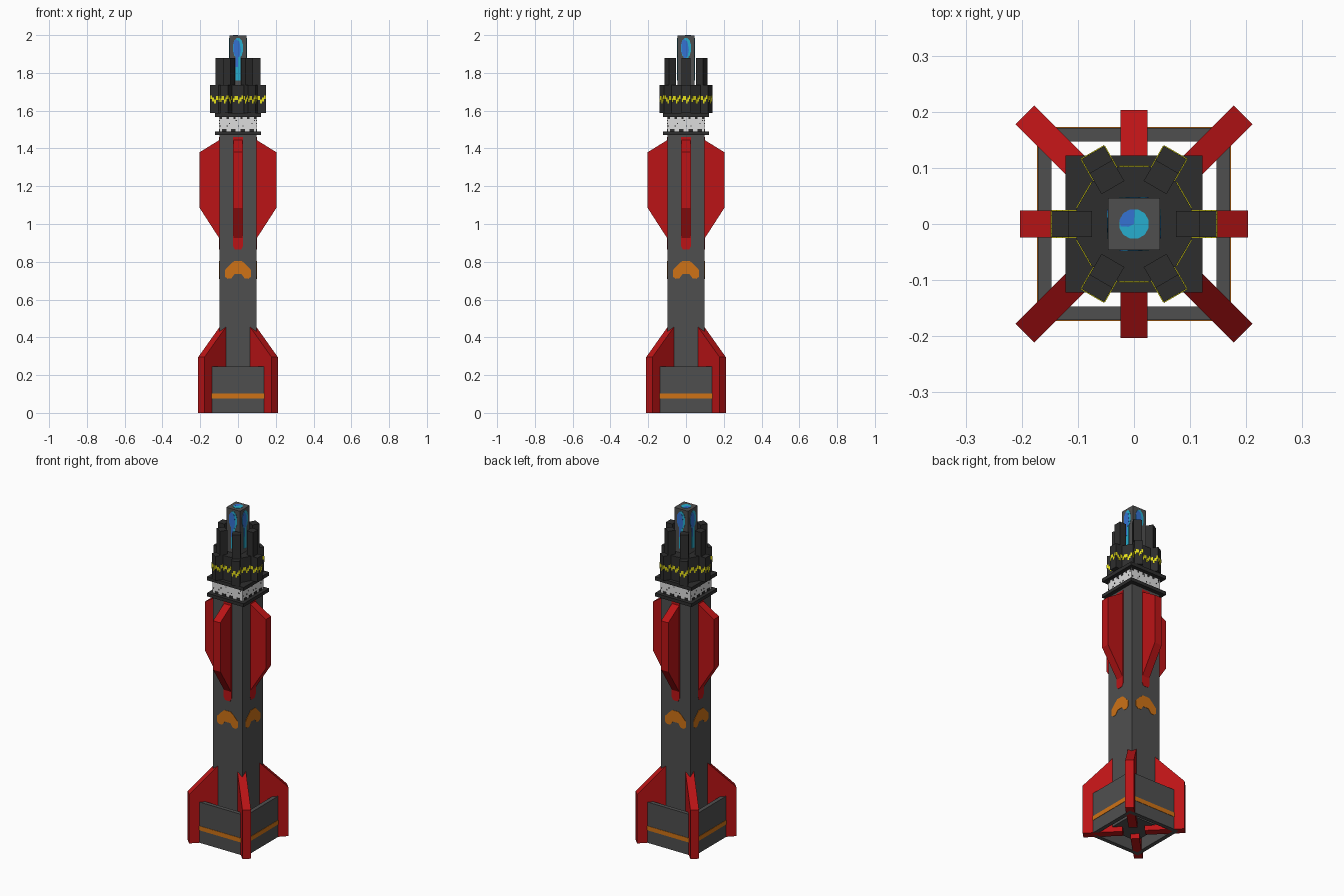
import bpy, bmesh, math, random
from mathutils import Matrix, Vector

if "Cube" in bpy.data.objects:
    bpy.data.objects.remove(bpy.data.objects["Cube"])

random.seed(4)

def material(name, rgb):
    m = bpy.data.materials.new(name)
    m.diffuse_color = (*rgb, 1)
    m.use_nodes = True
    m.node_tree.nodes["Principled BSDF"].inputs["Base Color"].default_value = m.diffuse_color
    return m

GREY = material("body_grey", (0.078, 0.078, 0.078))
DARK = material("dark_metal", (0.027, 0.027, 0.027))
RED = material("fin_red", (0.5, 0.007, 0.008))
ORANGE = material("orange", (0.62, 0.17, 0.008))
WHITE = material("collar_white", (0.72, 0.72, 0.72))
YELLOW = material("yellow", (0.8, 0.75, 0.01))
BLUE = material("glow_blue", (0.035, 0.17, 0.65))
CYAN = material("glow_cyan", (0.02, 0.42, 0.62))

# Local frame of every part: r points outwards, t to the viewer's right, z up
MAPS = {
    "t": lambda u, v, d: Vector((u, d, v)),   # (r, z) outline, thickness along t
    "r": lambda u, v, d: Vector((d, u, v)),   # (t, z) outline, thickness along r
    "z": lambda u, v, d: Vector((u, v, d)),   # (x, y) outline, thickness along z
}

def solid(bm, axis, pts, d0, d1, ang=0):
    rot = Matrix.Rotation(math.radians(ang), 3, "Z")
    lo = [bm.verts.new(rot @ MAPS[axis](u, v, d0)) for u, v in pts]
    hi = [bm.verts.new(rot @ MAPS[axis](u, v, d1)) for u, v in pts]
    bm.faces.new(lo[::-1])
    bm.faces.new(hi)
    n = len(pts)
    for i in range(n):
        j = (i + 1) % n
        bm.faces.new((lo[i], lo[j], hi[j], hi[i]))

def rect(a, b, c, d):
    return [(a, c), (b, c), (b, d), (a, d)]

def oval(cx, cy, rx, ry, n=12):
    return [(cx + rx * math.cos(2 * math.pi * (i + .5) / n),
             cy + ry * math.sin(2 * math.pi * (i + .5) / n)) for i in range(n)]

def part(name, mat, solids, angles=(0,)):
    bm = bmesh.new()
    for a in angles:
        for axis, pts, d0, d1 in solids:
            solid(bm, axis, pts, d0, d1, a)
    bmesh.ops.recalc_face_normals(bm, faces=bm.faces[:])
    me = bpy.data.meshes.new(name)
    bm.to_mesh(me)
    bm.free()
    me.materials.append(mat)
    ob = bpy.data.objects.new(name, me)
    bpy.context.collection.objects.link(ob)
    return ob

SIDES = (0, 90, 180, 270)
CORNERS = (45, 135, 225, 315)
SIX = (0, 60, 120, 180, 240, 300)

def square(h):
    return rect(-h, h, -h, h)

# Main column
part("column", GREY, [("z", square(.098), .03, 1.48)])

# Base skirt panels and their stripe
part("base_skirt", GREY, [("r", rect(-.171, .147, 0, .245), .147, .171)], SIDES)
part("base_stripe", ORANGE, [("r", rect(-.171, .171, .076, .102), .170, .173)], SIDES)

# Lower diagonal fins
part("lower_fin", RED, [("t", [(.06, 0), (.275, 0), (.275, .295), (.114, .455), (.06, .455)],
                         -.0235, .0235)], CORNERS)

# Upper fins with painted strip behind them
part("upper_fin", RED, [("t", [(.09, .91), (.203, 1.085), (.203, 1.38), (.09, 1.45)],
                         -.024, .024)], SIDES)
part("fin_root_paint", RED, [("r", [(-.027, 1.46), (-.027, .885), (-.017, .865), (.017, .865),
                                    (.027, .885), (.027, 1.46)], .097, .0995)], SIDES)

# Orange chevron marks
half = [(.022, .803), (.045, .782), (.07, .755), (.07, .722), (.055, .71), (.035, .712), (.018, .735)]
chevron = half + [(-x, z) for x, z in reversed(half)]
part("chevron_mark", ORANGE, [("r", chevron, .097, .1)], SIDES)

# Collar: two dark plates with a white band between
part("collar_plate", DARK, [("z", square(.122), 1.47, 1.49), ("z", square(.122), 1.567, 1.588)])
part("collar_band", WHITE, [("z", square(.099), 1.488, 1.57)])
specks = []
for i in range(16):
    t = -.096 + i * .012
    if i % 4 in (1, 2):
        specks.append(("r", rect(t, t + .012, 1.49, 1.503), .098, .101))
    if random.random() < .45:
        z = random.choice((1.515, 1.53, 1.545))
        specks.append(("r", rect(t, t + .006, z, z + .006), .098, .101))
    if i % 3 == 0:
        specks.append(("r", rect(t, t + .012, 1.555, 1.567), .098, .101))
part("collar_specks", DARK, specks, SIDES)

# Head: twelve-sided core, six lower blocks, six tall posts
part("head_core", DARK, [("z", oval(0, 0, .106, .106), 1.58, 1.735)])
part("head_block", DARK, [("t", rect(.07, .147, 1.588, 1.735), -.0235, .0235)], SIX)
part("head_post", DARK, [("t", rect(.075, .118, 1.7, 1.88), -.0235, .0235)], SIX)

# Jagged yellow line around the head blocks
jag = [0, .012, .012, -.006, .004, .016]
line, gap = [], []
for i in range(6):
    z = 1.645 + jag[i]
    t = -.0235 + i * .00783
    line.append(("r", rect(t, t + .00783, z, z + .02), .1465, .1485))
    r = .087 + i * .01
    for s in (-1, 1):
        line.append(("t", rect(r, r + .01, z, z + .02), s * .0232, s * .025))
    t = -.027 + i * .009
    gap.append(("r", rect(t, t + .009, z, z + .02), .1015, .104))
part("head_yellow_line", YELLOW, line, SIX)
part("core_yellow_line", YELLOW, gap, [a + 30 for a in SIX])

# Lamp column with glowing windows
part("lamp_column", GREY, [("z", square(.046), 1.7, 1.998)])
part("lamp_window", CYAN, [("r", oval(0, 1.932, .028, .055), .045, .0475),
                           ("r", rect(-.012, .012, 1.76, 1.885), .045, .0475)], SIDES)
part("lamp_window_core", BLUE, [("r", [(-.025, 1.91), (-.012, 1.885), (.008, 1.885), (.015, 1.92),
                                       (.008, 1.965), (-.012, 1.98), (-.025, 1.96)], .046, .0482),
                                ("r", rect(-.012, .0, 1.83, 1.885), .046, .0482)], SIDES)
part("lamp_top_glow", CYAN, [("z", oval(0, 0, .027, .027), 1.99, 1.9992)])
part("lamp_top_core", BLUE, [("z", [(0, 0), (.001, .026), (-.007, .026), (-.019, .019),
                                    (-.026, .007), (-.024, -.004), (-.01, -.005)], 1.99, 2.0)])
